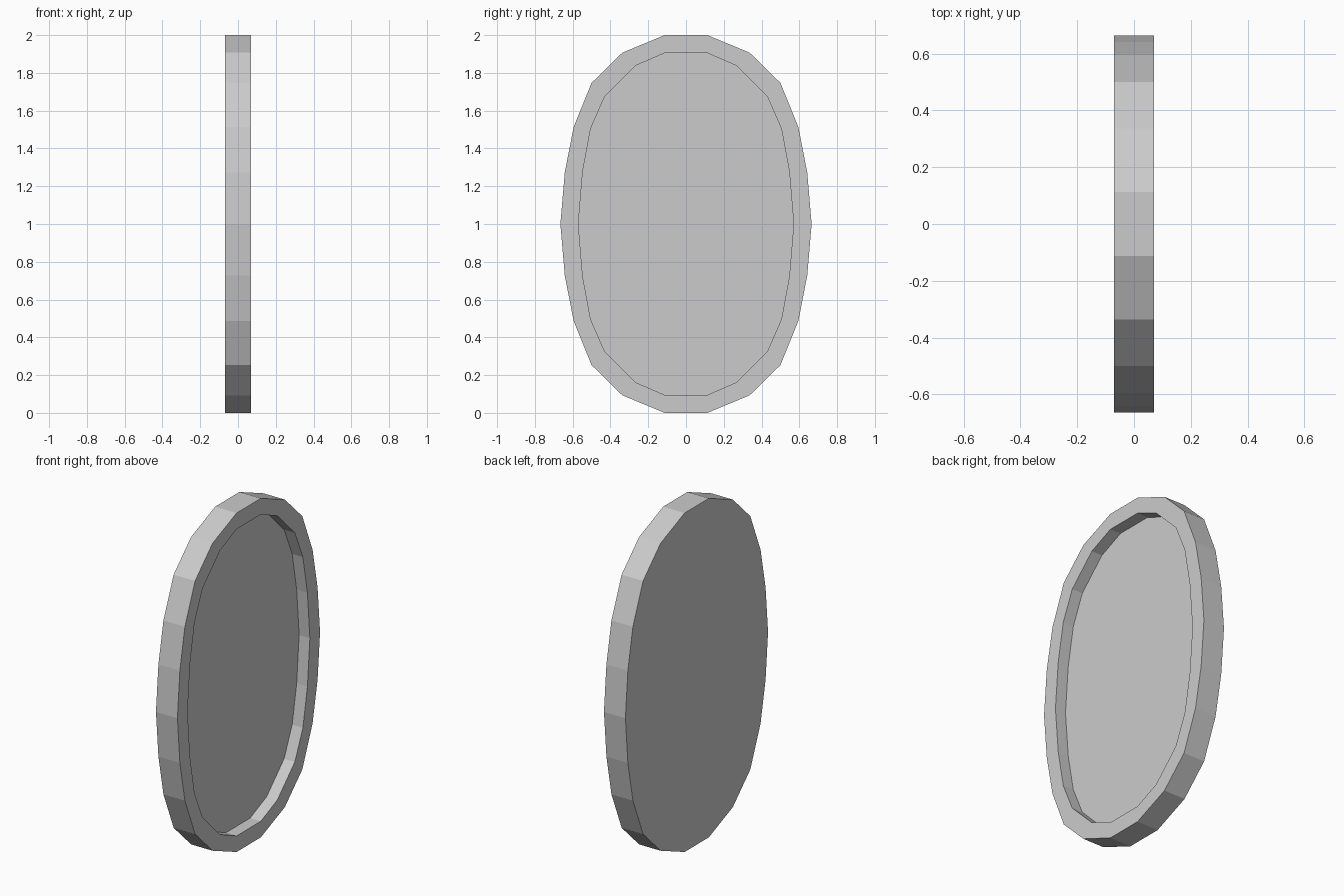
import bpy, bmesh

if "Cube" in bpy.data.objects:
    bpy.data.objects.remove(bpy.data.objects["Cube"])

# Quarter outlines (y, height from centre), from top to widest side
OUTER = [(0.113, 1.0), (0.337, 0.907), (0.5, 0.747), (0.595, 0.513), (0.642, 0.272), (0.665, 0.0)]
INNER = [(0.113, 0.905), (0.267, 0.838), (0.43, 0.676), (0.505, 0.504), (0.547, 0.277), (0.57, 0.0)]
BACK, FLOOR, RIM = -0.07, 0.0, 0.07


def full_loop(quarter):
    right = quarter + [(y, -z) for y, z in reversed(quarter[:-1])]
    return right + [(-y, z) for y, z in reversed(right)]


def ring(bm, quarter, x):
    return [bm.verts.new((x, y, z + 1.0)) for y, z in full_loop(quarter)]


def bridge(bm, a, b):
    n = len(a)
    for i in range(n):
        j = (i + 1) % n
        bm.faces.new((a[i], a[j], b[j], b[i]))


# Oval plate: flat back, outer wall, raised rim, recess wall and recessed panel
bm = bmesh.new()
rings = [ring(bm, OUTER, BACK), ring(bm, OUTER, RIM),
         ring(bm, INNER, RIM), ring(bm, INNER, FLOOR)]
for a, b in zip(rings, rings[1:]):
    bridge(bm, a, b)
bm.faces.new(rings[0])
bm.faces.new(rings[-1])
bmesh.ops.recalc_face_normals(bm, faces=bm.faces)

mesh = bpy.data.meshes.new("oval_mirror_frame")
bm.to_mesh(mesh)
bm.free()
bpy.context.collection.objects.link(bpy.data.objects.new("oval_mirror_frame", mesh))
